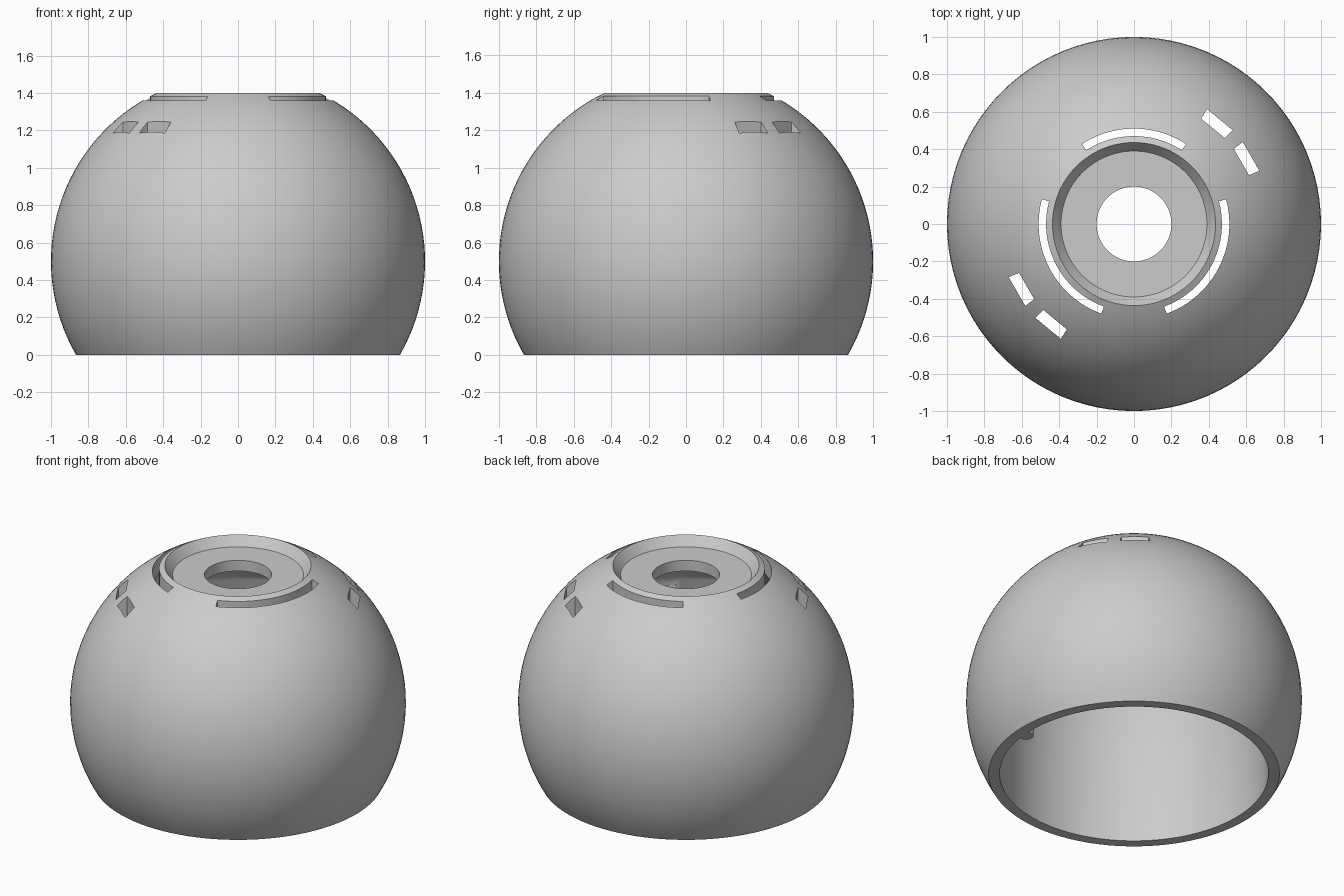
import bpy, bmesh
from math import sin, cos, pi, radians, sqrt, asin

cube = bpy.data.objects.get("Cube")
if cube:
    bpy.data.objects.remove(cube, do_unlink=True)

SEGMENTS = 96
CENTRE_Z = 0.5       # centre of the sphere
INNER_R = 0.91       # radius of the inner dome
BORE_R = 0.8         # straight bore at the bottom

grey = bpy.data.materials.new("plain grey")
grey.use_nodes = True
grey.diffuse_color = (0.6, 0.6, 0.6, 1)
grey.node_tree.nodes["Principled BSDF"].inputs["Base Color"].default_value = (0.6, 0.6, 0.6, 1)


def make_object(name, bm):
    bmesh.ops.recalc_face_normals(bm, faces=bm.faces)
    mesh = bpy.data.meshes.new(name)
    bm.to_mesh(mesh)
    bm.free()
    mesh.materials.append(grey)
    obj = bpy.data.objects.new(name, mesh)
    bpy.context.collection.objects.link(obj)
    return obj


def sphere_arc(radius, z0, z1, steps):
    """Profile points (r, z) on a sphere between two heights."""
    a0, a1 = asin((z0 - CENTRE_Z) / radius), asin((z1 - CENTRE_Z) / radius)
    angles = [a0 + (a1 - a0) * i / steps for i in range(steps + 1)]
    return [(radius * cos(a), CENTRE_Z + radius * sin(a)) for a in angles]


def lathe(name, profile):
    bm = bmesh.new()
    rings = []
    for i in range(SEGMENTS):
        a = 2 * pi * i / SEGMENTS
        rings.append([bm.verts.new((r * cos(a), r * sin(a), z)) for r, z in profile])
    n = len(profile)
    for i in range(SEGMENTS):
        a, b = rings[i], rings[(i + 1) % SEGMENTS]
        for j in range(n):
            k = (j + 1) % n
            bm.faces.new((a[j], b[j], b[k], a[k]))
    return make_object(name, bm)


def add_sector(bm, r0, r1, z0, z1, start, end, steps):
    """Add a closed ring sector to a mesh; angles in degrees."""
    angles = [radians(start + (end - start) * i / steps) for i in range(steps + 1)]
    outline = [(r1 * cos(a), r1 * sin(a)) for a in angles]
    outline += [(r0 * cos(a), r0 * sin(a)) for a in reversed(angles)]
    low = [bm.verts.new((x, y, z0)) for x, y in outline]
    high = [bm.verts.new((x, y, z1)) for x, y in outline]
    n = len(outline)
    for i in range(n):
        k = (i + 1) % n
        bm.faces.new((low[i], low[k], high[k], high[i]))
    for ring in (low, high):
        for i in range(steps):
            bm.faces.new((ring[i], ring[i + 1], ring[n - 2 - i], ring[n - 1 - i]))


# Hollow truncated dome with a dished top and a central hole
dome_base = CENTRE_Z + sqrt(INNER_R ** 2 - BORE_R ** 2)
profile = [(BORE_R, 0)]
profile += sphere_arc(1.0, 0, 1.4, 32)
profile += [(0.39, 1.34), (0.2, 1.34), (0.2, 1.27)]
profile += sphere_arc(INNER_R, 1.27, dome_base, 10)
shell = lathe("dome_shell", profile)

# Slots through the dome
bm = bmesh.new()
for start, end in ((57, 123), (-70, 15), (165, 250)):
    add_sector(bm, 0.47, 0.51, 1.0, 1.6, start, end, 24)
for turn in (0, 180):
    for start in (23, 43.5):
        add_sector(bm, 0.668, 0.728, 0.8, 1.6, start + turn, start + turn + 14, 1)
# Shallow step in one quarter of the bore
add_sector(bm, 0.77, 0.808, 0.45, 0.9, -51, 39, 24)
cutter = make_object("slot_cutter", bm)
cutter.hide_render = True

cut = shell.modifiers.new("slots", 'BOOLEAN')
cut.operation = 'DIFFERENCE'
cut.solver = 'EXACT'
cut.object = cutter
bpy.context.view_layer.objects.active = shell
bpy.ops.object.modifier_apply(modifier=cut.name)
bpy.data.objects.remove(cutter, do_unlink=True)

# Upright locating rib inside the bore
bm = bmesh.new()
bmesh.ops.create_cone(bm, cap_ends=True, segments=24, radius1=0.045, radius2=0.045, depth=0.46)
rib = make_object("bore_rib", bm)
rib_angle = radians(-5)
rib.location = (0.785 * cos(rib_angle), 0.785 * sin(rib_angle), 0.231)

for obj in (shell, rib):
    bpy.ops.object.select_all(action='DESELECT')
    obj.select_set(True)
    bpy.context.view_layer.objects.active = obj
    bpy.ops.object.shade_smooth_by_angle(angle=radians(30))
